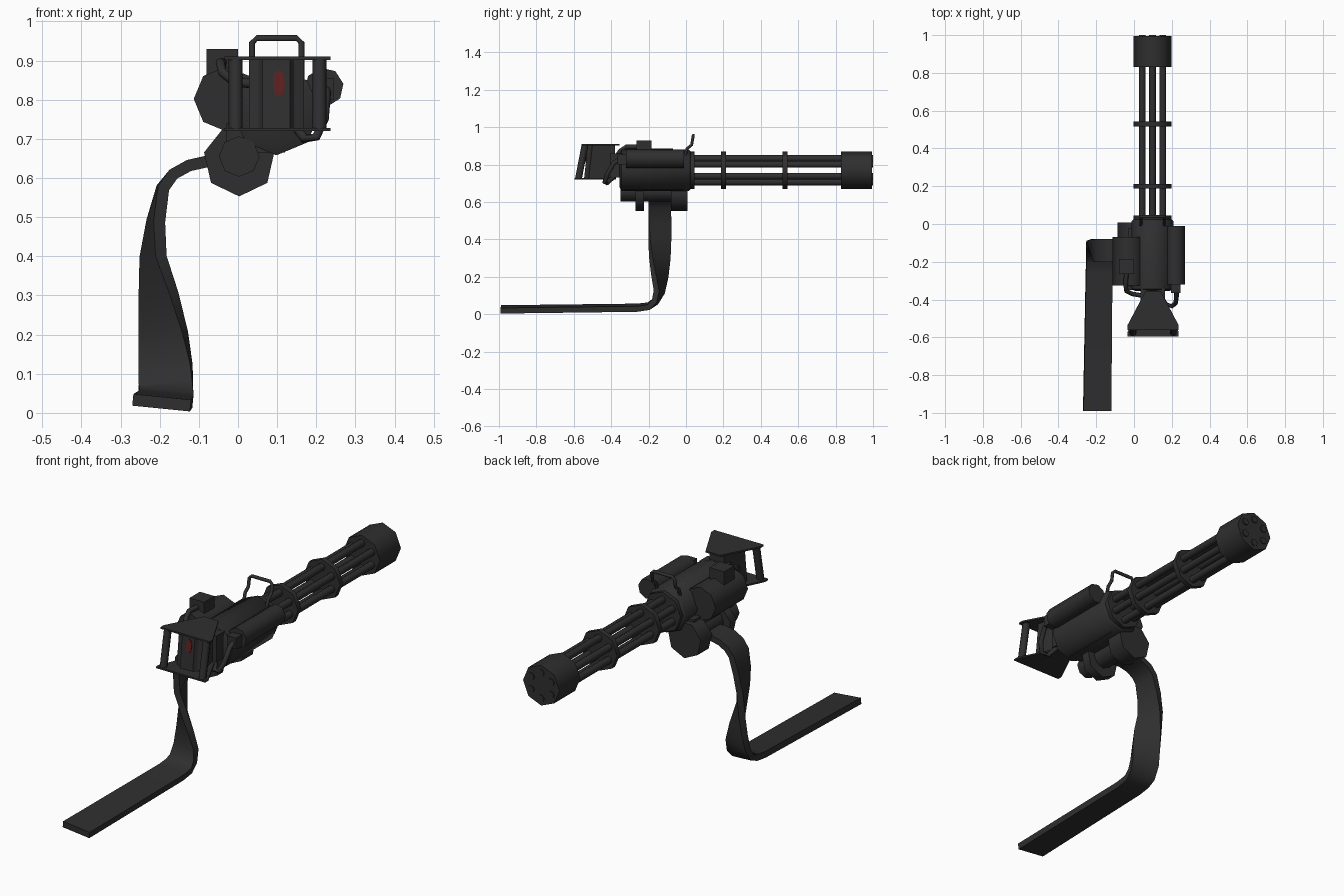
import bpy, bmesh, math
from mathutils import Vector

if "Cube" in bpy.data.objects:
    bpy.data.objects.remove(bpy.data.objects["Cube"])


def material(name, rgb):
    m = bpy.data.materials.new(name)
    m.diffuse_color = (*rgb, 1)
    m.use_nodes = True
    m.node_tree.nodes["Principled BSDF"].inputs["Base Color"].default_value = m.diffuse_color
    return m


GUNMETAL = material("dark_gunmetal", (0.028, 0.028, 0.028))
RED = material("dull_red", (0.11, 0.014, 0.014))


def loft(name, rings, mat=GUNMETAL, smooth=0):
    """Skin a list of equal-sized closed rings and cap both ends."""
    bm = bmesh.new()
    rows = [[bm.verts.new(p) for p in r] for r in rings]
    n = len(rows[0])
    for a, b in zip(rows, rows[1:]):
        for i in range(n):
            j = (i + 1) % n
            bm.faces.new((a[i], a[j], b[j], b[i]))
    bm.faces.new(rows[0])
    bm.faces.new(rows[-1])
    bmesh.ops.recalc_face_normals(bm, faces=bm.faces)
    me = bpy.data.meshes.new(name)
    bm.to_mesh(me)
    bm.free()
    ob = bpy.data.objects.new(name, me)
    bpy.context.collection.objects.link(ob)
    me.materials.append(mat)
    if smooth:
        bpy.ops.object.select_all(action='DESELECT')
        bpy.context.view_layer.objects.active = ob
        ob.select_set(True)
        bpy.ops.object.shade_smooth_by_angle(angle=math.radians(smooth))
    return ob


def lathe(name, x, z, profile, sides=8, start=90):
    """Turned part along y; profile is (y, radius) pairs."""
    angs = [math.radians(start + 360 * i / sides) for i in range(sides)]
    return loft(name, [[(x + r * math.cos(a), y, z + r * math.sin(a)) for a in angs]
                       for y, r in profile], smooth=55)


def box(name, x0, x1, y0, y1, z0, z1):
    return loft(name, [[(x0, y0, z), (x1, y0, z), (x1, y1, z), (x0, y1, z)] for z in (z0, z1)])


def tube(name, pts, r, sides=8):
    """Round tube through a few points."""
    pts = [Vector(p) for p in pts]
    rings, u = [], None
    for i, p in enumerate(pts):
        t = (pts[min(i + 1, len(pts) - 1)] - pts[max(i - 1, 0)]).normalized()
        if u is None:
            u = t.orthogonal()
        u = (u - t * u.dot(t)).normalized()
        v = t.cross(u)
        rings.append([p + r * (u * math.cos(k * math.tau / sides) + v * math.sin(k * math.tau / sides))
                      for k in range(sides)])
    return loft(name, rings, smooth=50)


CX, CZ = 0.098, 0.77

# Rotating barrel cluster with clamps and muzzle
for i in range(6):
    a = math.radians(30 + 60 * i)
    lathe(f"barrel_{i + 1}", CX + 0.063 * math.cos(a), CZ + 0.063 * math.sin(a),
          [(0.0, 0.018), (1.0, 0.018)])
for i, y in enumerate((0.2, 0.53)):
    lathe(f"barrel_clamp_{i + 1}", CX, CZ, [(y - 0.013, 0.1), (y + 0.013, 0.1)])
lathe("muzzle_shroud", CX, CZ, [(0.83, 0.1), (0.995, 0.1)])
lathe("front_collar", CX, CZ, [(0.0, 0.095), (0.02, 0.1), (0.045, 0.1)])

# Main receiver with stepped back
lathe("receiver", CX, CZ, [(-0.355, 0.09), (-0.345, 0.112), (0.015, 0.112), (0.025, 0.1)])

# Side canister and drive motor
lathe("right_canister", 0.22, 0.832, [(-0.32, 0.05), (-0.01, 0.05)], start=100)
lathe("left_motor", -0.03, 0.802, [(-0.325, 0.083), (-0.07, 0.083)])
box("motor_top_box", -0.08, 0.0, -0.265, -0.185, 0.86, 0.93)

# Ammunition feeder: spool with two seven-sided flanges
lathe("feed_spool", 0.003, 0.655, [(-0.35, 0.052), (-0.01, 0.052)], 8)
lathe("feed_front_flange", 0.003, 0.645, [(-0.08, 0.092), (0.008, 0.092)], 7, -90)
lathe("feed_rear_flange", 0.003, 0.645, [(-0.27, 0.092), (-0.225, 0.092)], 7, -90)
box("feed_bracket", -0.03, 0.12, -0.33, -0.02, 0.665, 0.74)

# Rear neck and grip housing, narrowing towards the receiver
box("rear_neck", 0.035, 0.165, -0.405, -0.34, 0.73, 0.86)


def housing_ring(z, back):
    half = [(0.035, back), (0.045, back + 0.015), (0.07, back + 0.025), (0.04, -0.38)]
    return [(CX + s[0], s[1], z) for s in half] + [(CX - s[0], s[1], z) for s in reversed(half)]


loft("grip_housing", [housing_ring(0.725, -0.545), housing_ring(0.905, -0.525)])


# Flared top and bottom plates
def plate(name, z, back, front):
    half = [(0.135, back), (0.135, back + 0.025), (0.04, front)]
    ring = half + [(-x, y) for x, y in reversed(half)]
    loft(name, [[(CX + x + 0.003, y, h) for x, y in ring] for h in (z - 0.004, z + 0.004)])


plate("grip_top_plate", 0.906, -0.56, -0.355)
plate("grip_bottom_plate", 0.724, -0.595, -0.375)

# Twin hand grips
for side, s in (("left", -1), ("right", 1)):
    x = CX + 0.003 + s * 0.107
    tube(f"{side}_hand_grip", [(x, -0.575, 0.724), (x, -0.54, 0.906)], 0.018)

# Red oval trigger button on the rear of the housing
oval = [(0.104 + 0.015 * math.cos(k * math.tau / 12), 0.842 + 0.034 * math.sin(k * math.tau / 12))
        for k in range(12)]
loft("trigger_button", [[(x, -0.545 + (z - 0.725) * 0.111 - d, z) for x, z in oval]
                        for d in (-0.002, 0.003)], RED)

# Carry handle
tube("carry_handle", [(0.036, -0.005, 0.85), (0.036, 0.005, 0.885), (0.036, 0.03, 0.905),
                      (0.036, 0.037, 0.945), (0.048, 0.039, 0.957), (0.15, 0.039, 0.957),
                      (0.162, 0.037, 0.945), (0.162, 0.03, 0.905), (0.162, 0.005, 0.885),
                      (0.162, -0.005, 0.85)], 0.008)

# Hoses from canister and motor to the grip
box("hose_socket", 0.195, 0.245, -0.365, -0.315, 0.8, 0.855)
tube("right_hose", [(0.225, -0.35, 0.83), (0.225, -0.385, 0.81), (0.22, -0.42, 0.75),
                    (0.2, -0.435, 0.705), (0.17, -0.425, 0.7), (0.14, -0.38, 0.74)], 0.012)
tube("left_hose", [(-0.04, -0.26, 0.895), (-0.045, -0.32, 0.895), (-0.04, -0.355, 0.87),
                   (-0.01, -0.37, 0.845), (0.05, -0.38, 0.84)], 0.012)

# Ammunition belt: flat strip (centre, twist, width) that twists a quarter turn and lies down
path = [((-0.03, -0.14, 0.642), 0, 0.12), ((-0.08, -0.14, 0.642), 0, 0.12),
        ((-0.125, -0.14, 0.632), 0, 0.12), ((-0.165, -0.14, 0.61), 0, 0.12),
        ((-0.192, -0.14, 0.575), 2, 0.12), ((-0.21, -0.14, 0.49), 9, 0.12),
        ((-0.217, -0.14, 0.4), 20, 0.12), ((-0.203, -0.14, 0.3), 40, 0.125),
        ((-0.191, -0.14, 0.2), 60, 0.13), ((-0.185, -0.143, 0.12), 76, 0.135),
        ((-0.184, -0.165, 0.067), 84, 0.137), ((-0.184, -0.2, 0.043), 88, 0.138),
        ((-0.185, -0.26, 0.035), 90, 0.14), ((-0.195, -0.99, 0.026), 90, 0.148)]
rings = []
for i, (c, ang, w) in enumerate(path):
    c = Vector(c)
    t = (Vector(path[min(i + 1, len(path) - 1)][0]) - Vector(path[max(i - 1, 0)][0])).normalized()
    a = math.radians(ang)
    u = Vector((math.sin(a), -math.cos(a), -0.1 if ang >= 88 else 0))
    u = (u - t * u.dot(t)).normalized()
    v = t.cross(u) * 0.015
    u = u * w / 2
    rings.append([c + u + v, c - u + v, c - u - v, c + u - v])
loft("ammunition_belt", rings, smooth=40)
